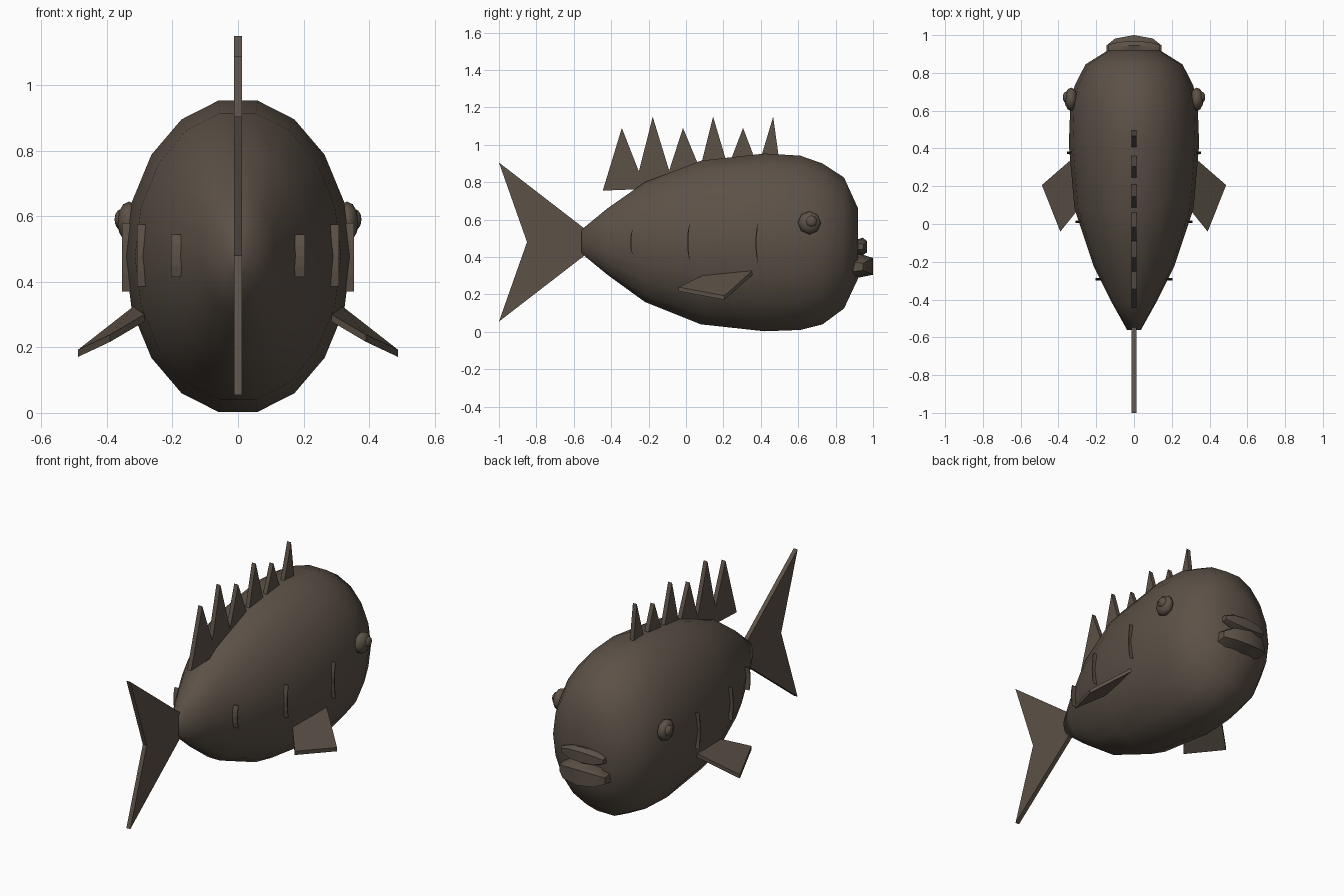
import bpy, bmesh, math
from mathutils import Matrix

if "Cube" in bpy.data.objects:
    bpy.data.objects.remove(bpy.data.objects["Cube"])

brown = bpy.data.materials.new("dark_brown")
brown.diffuse_color = (0.107, 0.083, 0.063, 1)
brown.use_nodes = True
brown.node_tree.nodes["Principled BSDF"].inputs["Base Color"].default_value = brown.diffuse_color


def finish(name, bm, smooth=None):
    bmesh.ops.recalc_face_normals(bm, faces=bm.faces)
    me = bpy.data.meshes.new(name)
    bm.to_mesh(me)
    bm.free()
    me.materials.append(brown)
    ob = bpy.data.objects.new(name, me)
    bpy.context.collection.objects.link(ob)
    if smooth:
        bpy.ops.object.select_all(action='DESELECT')
        ob.select_set(True)
        bpy.context.view_layer.objects.active = ob
        bpy.ops.object.shade_smooth_by_angle(angle=math.radians(smooth))
    return ob


def loft(name, rings, smooth=None):
    """Skin a list of equal point rings and cap both ends."""
    bm = bmesh.new()
    vs = [[bm.verts.new(p) for p in r] for r in rings]
    n = len(vs[0])
    for a, b in zip(vs, vs[1:]):
        for i in range(n):
            j = (i + 1) % n
            bm.faces.new((a[i], a[j], b[j], b[i]))
    bm.faces.new(vs[0])
    bm.faces.new(vs[-1])
    return finish(name, bm, smooth)


def upright_plate(name, outline, half=0.0125):
    """Flat fin in the centre plane from a (y, z) outline."""
    return loft(name, [[(x, y, z) for y, z in outline] for x in (-half, half)])


# Body sections: y, top z, bottom z, half width
sections = [(-0.56, 0.545, 0.42, 0.037), (-0.42, 0.66, 0.305, 0.115),
            (-0.22, 0.80, 0.16, 0.215), (0.08, 0.915, 0.04, 0.315),
            (0.42, 0.953, 0.003, 0.345), (0.61, 0.942, 0.01, 0.338),
            (0.73, 0.90, 0.04, 0.315), (0.845, 0.825, 0.125, 0.257),
            (0.92, 0.66, 0.285, 0.137)]
rings = []
for y, top, bot, w in sections:
    h = (top - bot) / 2 / math.cos(math.radians(10))
    rings.append([(w * math.cos(math.radians(20 * i)), y,
                   (top + bot) / 2 + h * math.sin(math.radians(20 * i)))
                  for i in range(18)])
loft("body", rings, 65)

# Tail and spiny back fin
upright_plate("tail_fin", [(-1, 0.905), (-0.54, 0.55), (-0.54, 0.41),
                           (-1, 0.055), (-0.85, 0.48)])
upright_plate("back_fin", [
    (-0.445, 0.755), (-0.343, 1.09), (-0.252, 0.857), (-0.178, 1.15),
    (-0.09, 0.862), (-0.016, 1.09), (0.075, 0.87), (0.145, 1.15),
    (0.225, 0.88), (0.305, 1.09), (0.385, 0.88), (0.466, 1.15),
    (0.505, 0.87), (0.1, 0.80), (-0.26, 0.762)])

# Lips: sections across x, widest in the middle
lower = [(-0.145, 0.4), (-0.10, 0.8), (0, 1), (0.10, 0.8), (0.145, 0.4)]
loft("lower_lip", [[(x, 0.88 + (y - 0.88) * (0.25 + 0.75 * s), 0.345 + (z - 0.345) * s)
                    for y, z in ((0.875, 0.28), (0.895, 0.40), (0.92, 0.42),
                                 (1.0, 0.395), (1.0, 0.305))]
                   for x, s in lower], 50)
upper = [(-0.135, 0.35), (-0.08, 0.85), (0, 1), (0.08, 0.85), (0.135, 0.35)]
loft("upper_lip", [[(x, 0.91 + (y - 0.91) * (0.5 + 0.5 * s), 0.455 + (z - 0.455) * s)
                    for y, z in ((0.87, 0.42), (0.87, 0.48), (0.945, 0.503),
                                 (0.968, 0.485), (0.968, 0.425), (0.945, 0.41))]
                   for x, s in upper], 50)


def ball(name, centre, radii):
    bm = bmesh.new()
    bmesh.ops.create_uvsphere(bm, u_segments=8, v_segments=6, radius=1)
    turn = Matrix.Rotation(math.pi / 2, 4, 'Y')
    bmesh.ops.transform(bm, matrix=Matrix.Translation(centre)
                        @ Matrix.Diagonal((*radii, 1)) @ turn, verts=bm.verts)
    finish(name, bm, 50)


# Gill lines: y, bottom z, top z, x of the skin at mid height
gills = [(0.375, 0.37, 0.58, 0.348), (0.01, 0.385, 0.575, 0.303),
         (-0.295, 0.415, 0.545, 0.198)]
for side, s in (("left", -1), ("right", 1)):
    ball(side + "_eye", (s * 0.333, 0.66, 0.583), (0.035, 0.062, 0.062))
    ball(side + "_pupil", (s * 0.357, 0.67, 0.59), (0.02, 0.032, 0.032))
    # Side fins, sloping down and back
    fin = [(0.305, 0.365, 0.325), (0.488, 0.206, 0.182),
           (0.39, -0.04, 0.228), (0.285, 0.09, 0.29)]
    loft(side + "_side_fin", [[(s * x, y, z + d) for x, y, z in fin]
                              for d in (-0.011, 0.011)])
    for k, (y, lo, hi, x) in enumerate(gills):
        line = []
        for t in (0, 0.25, 0.5, 0.75, 1):
            bow = 4 * t * (1 - t)
            cy, z, w = y + 0.008 * (1 - bow), lo + t * (hi - lo), 0.001 + 0.003 * bow
            line.append([(s * (x + dx), cy + dy, z) for dx, dy in
                         ((-0.025, -w), (0.006, -w), (0.006, w), (-0.025, w))])
        loft(f"{side}_gill_line_{k + 1}", line)
